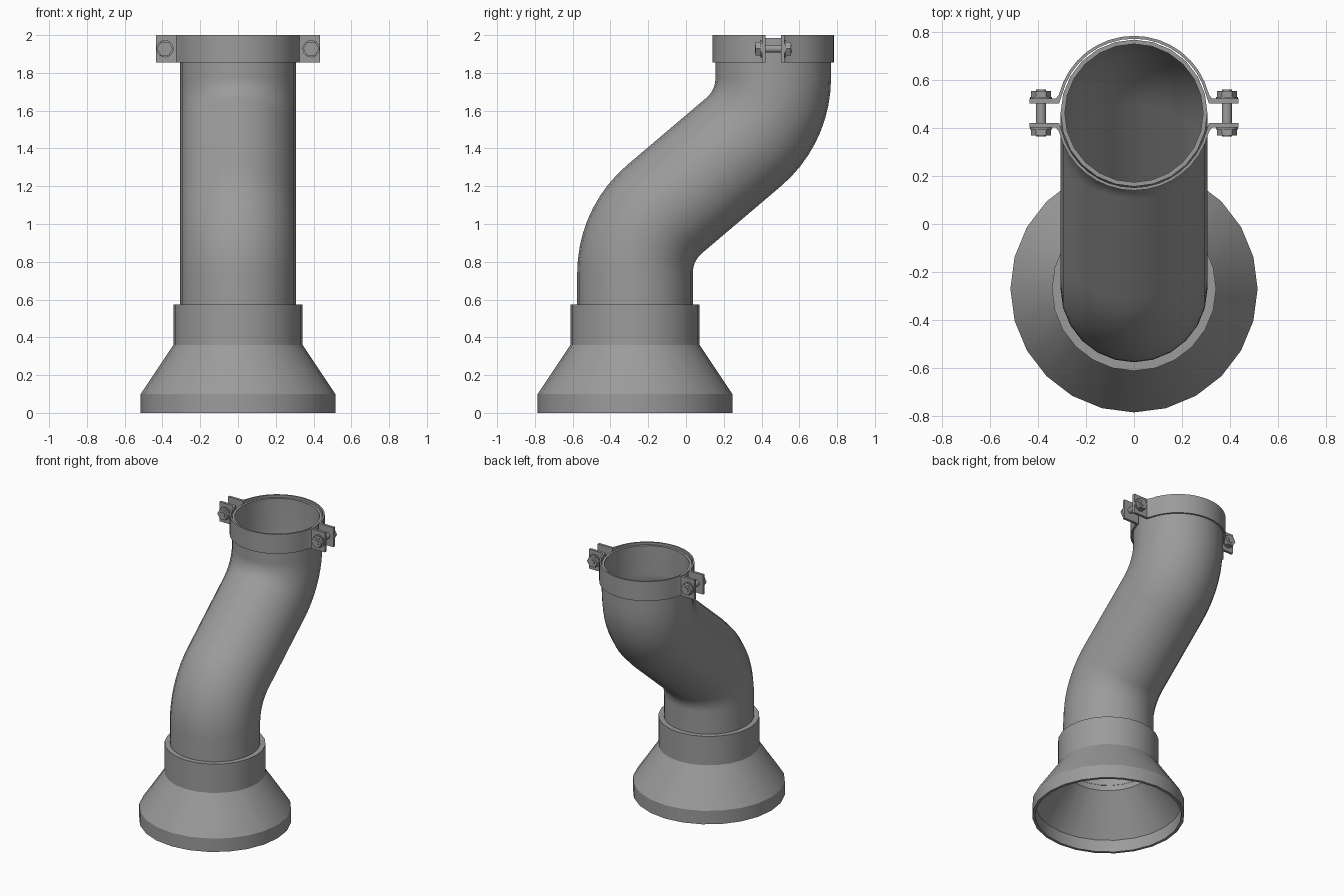
import bpy, bmesh
from math import sin, cos, pi, radians
from mathutils import Vector, Matrix

cube = bpy.data.objects.get("Cube")
if cube:
    bpy.data.objects.remove(cube, do_unlink=True)

steel = bpy.data.materials.new("grey_steel")
steel.use_nodes = True
GREY = (0.33, 0.33, 0.33, 1)
steel.diffuse_color = GREY
steel.node_tree.nodes["Principled BSDF"].inputs["Base Color"].default_value = GREY

BASE_Y, TOP_Y = -0.27, 0.462
PIPE_R, BEND_R, BEND = 0.306, 0.445, radians(49.5)


def finish(bm, name, smooth=True):
    bmesh.ops.recalc_face_normals(bm, faces=bm.faces)
    mesh = bpy.data.meshes.new(name)
    bm.to_mesh(mesh)
    bm.free()
    mesh.materials.append(steel)
    ob = bpy.data.objects.new(name, mesh)
    bpy.context.collection.objects.link(ob)
    if smooth:
        bpy.ops.object.select_all(action='DESELECT')
        bpy.context.view_layer.objects.active = ob
        ob.select_set(True)
        bpy.ops.object.shade_smooth_by_angle(angle=radians(32))
    return ob


def bridge(bm, rings, closed=False):
    """Join successive rings of vertices with quads."""
    pairs = list(zip(rings, rings[1:])) + ([(rings[-1], rings[0])] if closed else [])
    for a, b in pairs:
        n = len(a)
        for i in range(n):
            j = (i + 1) % n
            bm.faces.new((a[i], a[j], b[j], b[i]))


def lathe(name, profile, y, sides=24):
    bm = bmesh.new()
    rings = [[bm.verts.new((r * sin(2 * pi * i / sides), y + r * cos(2 * pi * i / sides), z))
              for i in range(sides)] for r, z in profile]
    bridge(bm, rings, closed=True)
    return finish(bm, name)


# Flared foot with collar, hollow underneath
lathe("flared_base", [(0.515, 0), (0.515, 0.1), (0.342, 0.36), (0.342, 0.575),
                      (0.29, 0.575), (0.29, 0.36), (0.495, 0.09), (0.495, 0)], BASE_Y)


# S-bend pipe: centreline points (y, z, tilt of the ring)
def pipe_path(steps=9):
    pts = [(BASE_Y, 0.4, 0)]
    low_z = 0.74
    for i in range(steps + 1):
        a = BEND * i / steps
        pts.append((BASE_Y + BEND_R * (1 - cos(a)), low_z + BEND_R * sin(a), a))
    high_z = 1.773
    for i in range(steps, -1, -1):
        a = BEND * i / steps
        pts.append((TOP_Y - BEND_R * (1 - cos(a)), high_z - BEND_R * sin(a), a))
    pts.append((TOP_Y, 1.985, 0))
    return pts


def sweep(name, path, radius, wall, sides=24):
    bm = bmesh.new()

    def ring(y, z, tilt, r):
        turn = Matrix.Rotation(-tilt, 3, 'X')
        centre = Vector((0, y, z))
        return [bm.verts.new(centre + turn @ Vector((r * sin(2 * pi * i / sides),
                                                     r * cos(2 * pi * i / sides), 0)))
                for i in range(sides)]
    outer = [ring(*p, radius) for p in path]
    inner = [ring(*p, radius - wall) for p in reversed(path)]
    bridge(bm, outer + inner, closed=True)
    return finish(bm, name)


sweep("bent_pipe", pipe_path(), PIPE_R, 0.018)


# Clamp: two half bands with bolting tabs
def clamp_half(name, side, radius=0.316, thick=0.012, z0=1.855, z1=2.0, steps=16):
    start = radians(14)
    arc = [start + (pi - 2 * start) * i / steps for i in range(steps + 1)]

    def outline(r, tab_y, bend_x):
        return ([(0.435, tab_y), (bend_x, tab_y)]
                + [(r * cos(a), r * sin(a)) for a in arc]
                + [(-bend_x, tab_y), (-0.435, tab_y)])
    out = outline(radius + thick / 2, 0.06, 0.325)
    inn = outline(radius - thick / 2, 0.041, 0.312)
    bm = bmesh.new()
    rows = [[bm.verts.new((x, TOP_Y + side * y, z)) for x, y in line]
            for line, z in ((out, z0), (out, z1), (inn, z1), (inn, z0))]
    for k in range(4):
        a, b = rows[k], rows[(k + 1) % 4]
        for i in range(len(a) - 1):
            bm.faces.new((a[i], a[i + 1], b[i + 1], b[i]))
    for end in (0, -1):
        bm.faces.new([row[end] for row in rows])
    return finish(bm, name)


clamp_half("clamp_back_half", 1)
clamp_half("clamp_front_half", -1)


# Clamp bolts: shank, washers, hexagonal head and nut, along y
def bolt(name, x, z=1.928):
    bm = bmesh.new()

    def disc(radius, y, depth, sides):
        place = (Matrix.Translation((x, TOP_Y + y, z)) @ Matrix.Rotation(pi / 2, 4, 'X')
                 @ Matrix.Rotation(pi / 6, 4, 'Z'))
        bmesh.ops.create_cone(bm, cap_ends=True, segments=sides, radius1=radius,
                              radius2=radius, depth=depth, matrix=place)
    disc(0.021, 0, 0.196, 16)
    for s in (-1, 1):
        disc(0.046, s * 0.064, 0.008, 16)
        disc(0.042, s * 0.08, 0.026, 6)
    return finish(bm, name)


bolt("left_clamp_bolt", 0.387)
bolt("right_clamp_bolt", -0.387)
